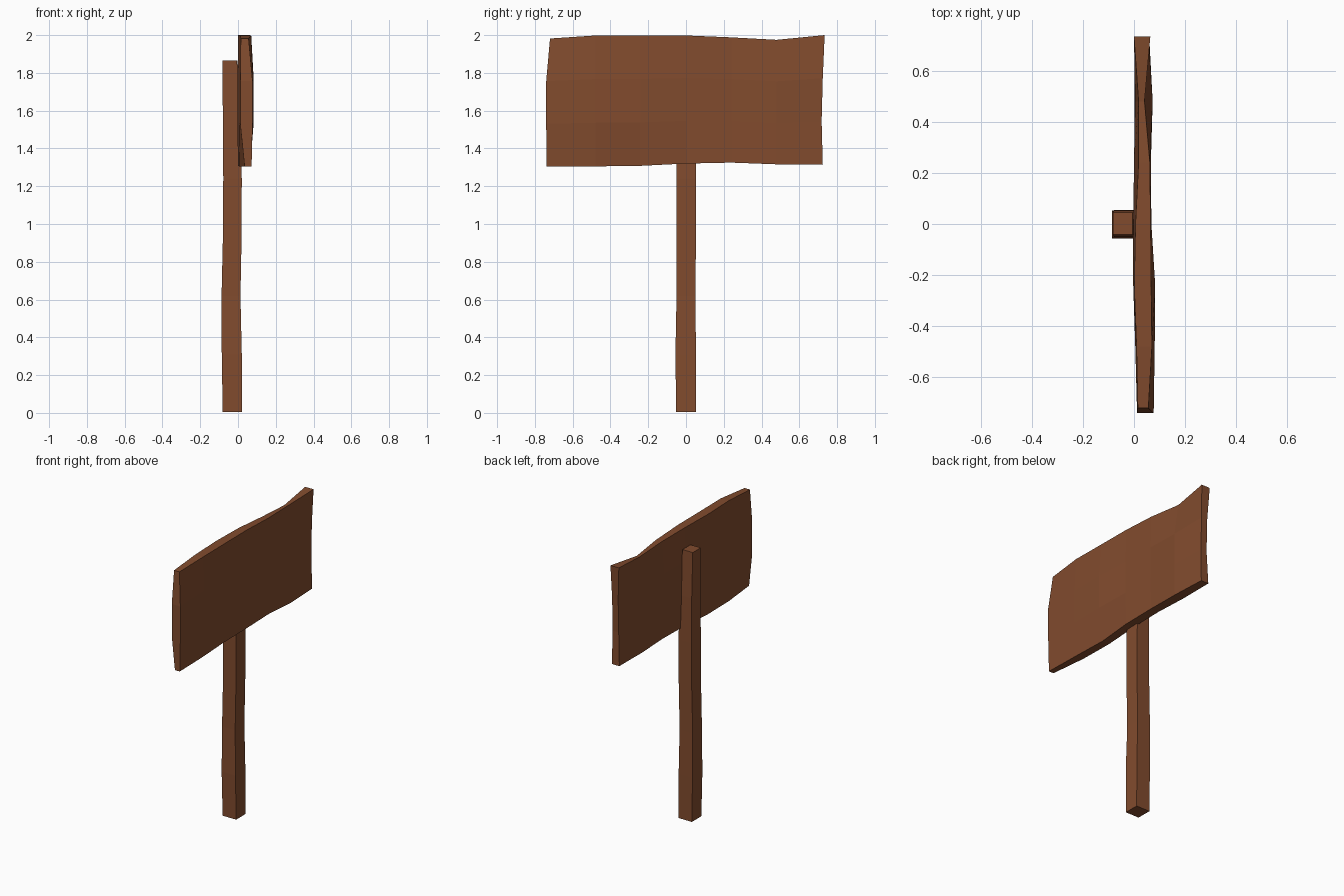
import bpy, bmesh

# one timber colour for everything
wood = bpy.data.materials.new("brown wood")
wood.diffuse_color = (0.222, 0.071, 0.027, 1)


def loft(name, rings, cap):
    """Join equal-length rings of points; cap lists the end faces as ring indices."""
    bm = bmesh.new()
    vs = [[bm.verts.new(p) for p in r] for r in rings]
    n = len(vs[0])
    for a, b in zip(vs, vs[1:]):
        for i in range(n):
            j = (i + 1) % n
            bm.faces.new((a[i], a[j], b[j], b[i]))
    for r in (vs[0], vs[-1]):
        for q in cap:
            bm.faces.new([r[i] for i in q])
    bmesh.ops.recalc_face_normals(bm, faces=bm.faces)
    me = bpy.data.meshes.new(name)
    bm.to_mesh(me)
    bm.free()
    me.materials.append(wood)
    ob = bpy.data.objects.new(name, me)
    bpy.context.collection.objects.link(ob)
    return ob


# post: uneven square timber (z, x min, x max, y min, y max)
post = [
    (0.005, -0.081, 0.022, -0.052, 0.052),
    (0.31, -0.086, 0.020, -0.056, 0.052),
    (0.62, -0.087, 0.013, -0.050, 0.051),
    (0.93, -0.080, 0.019, -0.050, 0.052),
    (1.24, -0.078, 0.020, -0.050, 0.054),
    (1.55, -0.080, 0.010, -0.046, 0.052),
    (1.865, -0.083, -0.005, -0.042, 0.045),
]
loft("sign_post",
     [[(x0, y0, z), (x1, y0, z), (x1, y1, z), (x0, y1, z)] for z, x0, x1, y0, y1 in post],
     [(0, 1, 2, 3)])

# board: uneven plank
# (y, z bottom, z top, back x bottom/middle/top, front x bottom/middle/top)
board = [
    (-0.735, 1.305, 1.982, 0.035, 0.012, 0.015, 0.072, 0.077, 0.056),
    (-0.48, 1.305, 1.998, 0.008, 0.005, 0.010, 0.066, 0.081, 0.070),
    (-0.24, 1.308, 1.998, 0.000, -0.003, 0.001, 0.055, 0.083, 0.067),
    (0.00, 1.320, 1.998, 0.004, -0.003, 0.006, 0.066, 0.068, 0.065),
    (0.24, 1.325, 1.988, 0.003, 0.000, 0.018, 0.064, 0.066, 0.062),
    (0.48, 1.316, 1.975, 0.002, 0.004, 0.018, 0.071, 0.073, 0.041),
    (0.728, 1.316, 2.000, 0.003, 0.012, 0.000, 0.060, 0.058, 0.064),
]
rings = []
for k, (y, zb, zt, b0, b1, b2, f0, f1, f2) in enumerate(board):
    # the two ends bow slightly along their height
    bow = {0: (-0.004, -0.005, -0.005, 0.015), 6: (-0.004, -0.01, -0.004, 0.006)}.get(k, (0,) * 4)
    zs = [zb + (zt - zb) * t / 3 for t in range(4)]
    back = [(x, y + d, z) for x, d, z in zip((b0, b1, b1, b2), bow, zs)]
    front = [(x, y + d, z) for x, d, z in zip((f0, f1, f1, f2), bow, zs)]
    rings.append(back + front[::-1])
loft("sign_board", rings, [(i, i + 1, 6 - i, 7 - i) for i in range(3)])
